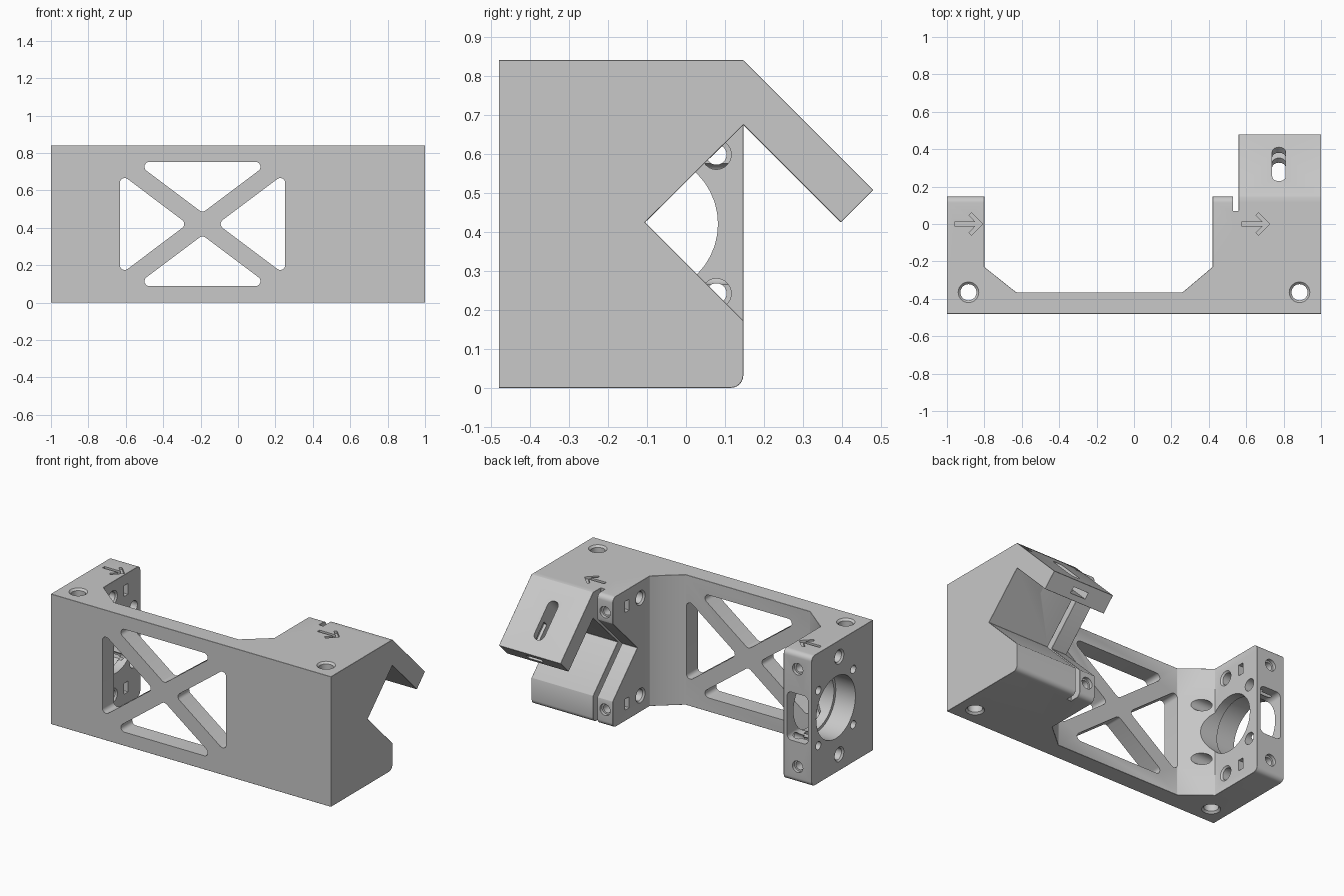
import bpy, bmesh
from math import cos, sin, tan, pi
from mathutils import Vector

if "Cube" in bpy.data.objects:
    bpy.data.objects.remove(bpy.data.objects["Cube"])

GREY = (0.58, 0.58, 0.58, 1)
grey = bpy.data.materials.new("matte grey")
grey.use_nodes = True
grey.diffuse_color = GREY
grey.node_tree.nodes["Principled BSDF"].inputs["Base Color"].default_value = GREY

MID = 0.42      # height of the bore axis
BORE_Y = -0.1


def place(axis, p, d):
    a, b = p
    return {"x": (d, a, b), "y": (a, d, b), "z": (a, b, d)}[axis]


def stack(name, axis, sections):
    """Solid through matching 2D sections placed along an axis."""
    bm = bmesh.new()
    rings = [[bm.verts.new(place(axis, p, d)) for p in pts] for d, pts in sections]
    for lo, hi in zip(rings, rings[1:]):
        for i in range(len(lo)):
            bm.faces.new((lo[i - 1], lo[i], hi[i], hi[i - 1]))
    bm.faces.new(rings[0])
    bm.faces.new(rings[-1])
    bmesh.ops.recalc_face_normals(bm, faces=bm.faces)
    mesh = bpy.data.meshes.new(name)
    bm.to_mesh(mesh)
    bm.free()
    mesh.materials.append(grey)
    ob = bpy.data.objects.new(name, mesh)
    bpy.context.collection.objects.link(ob)
    return ob


def prism(name, axis, pts, a, b):
    return stack(name, axis, [(a, pts), (b, pts)])


def rod(name, axis, c, steps):
    """Turned cutter: steps are (position, radius)."""
    ring = [(cos(2 * pi * i / 40), sin(2 * pi * i / 40)) for i in range(40)]
    return stack(name, axis, [(d, [(c[0] + r * u, c[1] + r * v) for u, v in ring]) for d, r in steps])


def box(a0, a1, b0, b1):
    return [(a0, b0), (a1, b0), (a1, b1), (a0, b1)]


def rounded(pts, radius, only=None, n=6):
    """Fillet the corners of a polygon."""
    out = []
    for i, corner in enumerate(pts):
        if only and i not in only:
            out.append(corner)
            continue
        p = Vector(corner)
        u = (Vector(pts[i - 1]) - p).normalized()
        v = (Vector(pts[(i + 1) % len(pts)]) - p).normalized()
        half = u.angle(v) / 2
        c = p + (u + v).normalized() * radius / sin(half)
        start = p + u * radius / tan(half) - c
        end = p + v * radius / tan(half) - c
        for k in range(n + 1):
            # blend between the tangent points along the arc
            t = (pi - 2 * half) * k / n
            w = (pi - 2 * half) - t
            d = (start * sin(w) + end * sin(t)) / sin(pi - 2 * half)
            out.append(tuple(c + d))
    return out


def select(ob):
    bpy.ops.object.select_all(action="DESELECT")
    ob.select_set(True)
    bpy.context.view_layer.objects.active = ob


def combine(ob, tool, op="DIFFERENCE"):
    m = ob.modifiers.new("combine", "BOOLEAN")
    m.operation, m.solver, m.object = op, "EXACT", tool
    select(ob)
    bpy.ops.object.modifier_apply(modifier=m.name)
    bpy.data.objects.remove(tool)


# U-shaped body with rounded rear edges
plan = [(-1, -.48), (1, -.48), (1, .3), (.42, .3), (.42, -.23), (.26, -.365),
        (-.63, -.365), (-.8, -.23), (-.8, .3), (-1, .3)]
body = prism("bracket_body", "z", plan, -.1, 1)
side = rounded([(-.6, 0), (.147, 0), (.147, .84), (-.6, .84)], .032, (1, 2))
combine(body, prism("side_limit", "x", side, -1.2, 1.2), "INTERSECT")

# Sloping clamp arm, vee seat and relief slot
arm = [(-.05, .84), (.147, .84), (.48, .507), (.397, .424), (.147, .674), (-.05, .6)]
combine(body, prism("clamp_arm", "x", arm, .545, 1), "UNION")
vee = [(-.105, .424), (.147, .172), (.4, -.081), (.4, .421), (.147, .674)]
combine(body, prism("vee_seat", "x", vee, .3, 1.2))
relief = [(.6, -.1), (.07, -.1), (.07, .165), (-.19, .424), (.07, .684), (.07, 1), (.6, 1)]
combine(body, prism("relief_slot", "x", relief, .53, .56))

# Fine chamfer on all outer edges
bev = body.modifiers.new("chamfer", "BEVEL")
bev.width, bev.segments, bev.limit_method, bev.angle_limit = .005, 1, "ANGLE", .6
select(body)
bpy.ops.object.modifier_apply(modifier=bev.name)

cutters = []

# Four triangular windows leaving a cross brace
cx, hw, hh, gap = -.19, .442, .332, .06
slope = hh / hw
for s in (1, -1):
    dx, dz = (hh - gap) / slope, (hw - gap / slope) * slope
    upright = [(cx, MID + s * gap), (cx - dx, MID + s * hh), (cx + dx, MID + s * hh)]
    sideways = [(cx + s * gap / slope, MID), (cx + s * hw, MID + dz), (cx + s * hw, MID - dz)]
    for tri in (upright, sideways):
        cutters.append(prism("window", "y", rounded(tri, .026), -.6, -.3))

# Vertical mounting holes
for x in (-.885, .885):
    cutters.append(rod("mount_hole", "z", (x, -.365),
                       [(-.1, .055), (0, .055), (.012, .043), (.828, .043), (.84, .055), (.9, .055)]))

# Stepped bore in the end plate, with an access opening from behind
cutters.append(rod("bore", "x", (BORE_Y, MID), [(-1.1, .2), (-.86, .2), (-.859, .182), (-.6, .182)]))
access = rounded(box(-.975, -.825, MID - .155, MID + .155), .03)
cutters.append(prism("access_opening", "y", access, -.05, .3))

for sy in (1, -1):
    for sz in (1, -1):
        # Motor screws with head recesses
        cutters.append(rod("screw_hole", "x", (BORE_Y + sy * .178, MID + sz * .178),
                           [(-1.1, .026), (-.88, .026), (-.879, .038), (-.6, .038)]))

for sz in (1, -1):
    z = MID + sz * .315
    # Long cross holes through the plate and into the block
    cutters.append(rod("plate_cross_hole", "x", (-.135, z),
                       [(-1.1, .047), (-1, .047), (-.99, .037), (-.81, .037), (-.8, .047), (-.7, .047)]))
    cutters.append(rod("block_cross_hole", "x", (-.135, z), [(.3, .047), (.42, .047), (.43, .037), (.75, .037)]))
    # Nut pockets
    for x0, x1 in ((-.96, -.7), (.3, .515)):
        cutters.append(prism("nut_pocket", "x", box(-.02, .02, z - .035, z + .035), x0, x1))
    # Rear screw holes
    for x in (-.9, .475):
        cutters.append(rod("rear_hole", "y", (x, z), [(-.06, .027), (.125, .027), (.126, .037), (.3, .037)]))

# Adjusting slot through the arm, at right angles to its slope
slot = prism("arm_slot", "z", rounded(box(-.036, .036, -.128, .128), .035), -.2, .05)
pocket = prism("arm_nut_pocket", "y", box(-.055, .055, -.082, -.042), 0, .3)
for tool in (slot, pocket):
    tool.rotation_euler.x = -pi / 4
    tool.location = (.775, .32, .667)
    cutters.append(tool)

# Engraved direction arrows
arrow = [(.075, 0), (.015, .06), (.002, .047), (.037, .011), (-.075, .011)]
arrow += [(x, -y) for x, y in arrow[:0:-1]]
for x in (-.885, .65):
    cutters.append(prism("arrow_recess", "z", [(x + a, b) for a, b in arrow], .825, .9))

bpy.context.view_layer.update()
for tool in cutters:
    combine(body, tool)

select(body)
bpy.ops.object.shade_smooth_by_angle(angle=.5)
